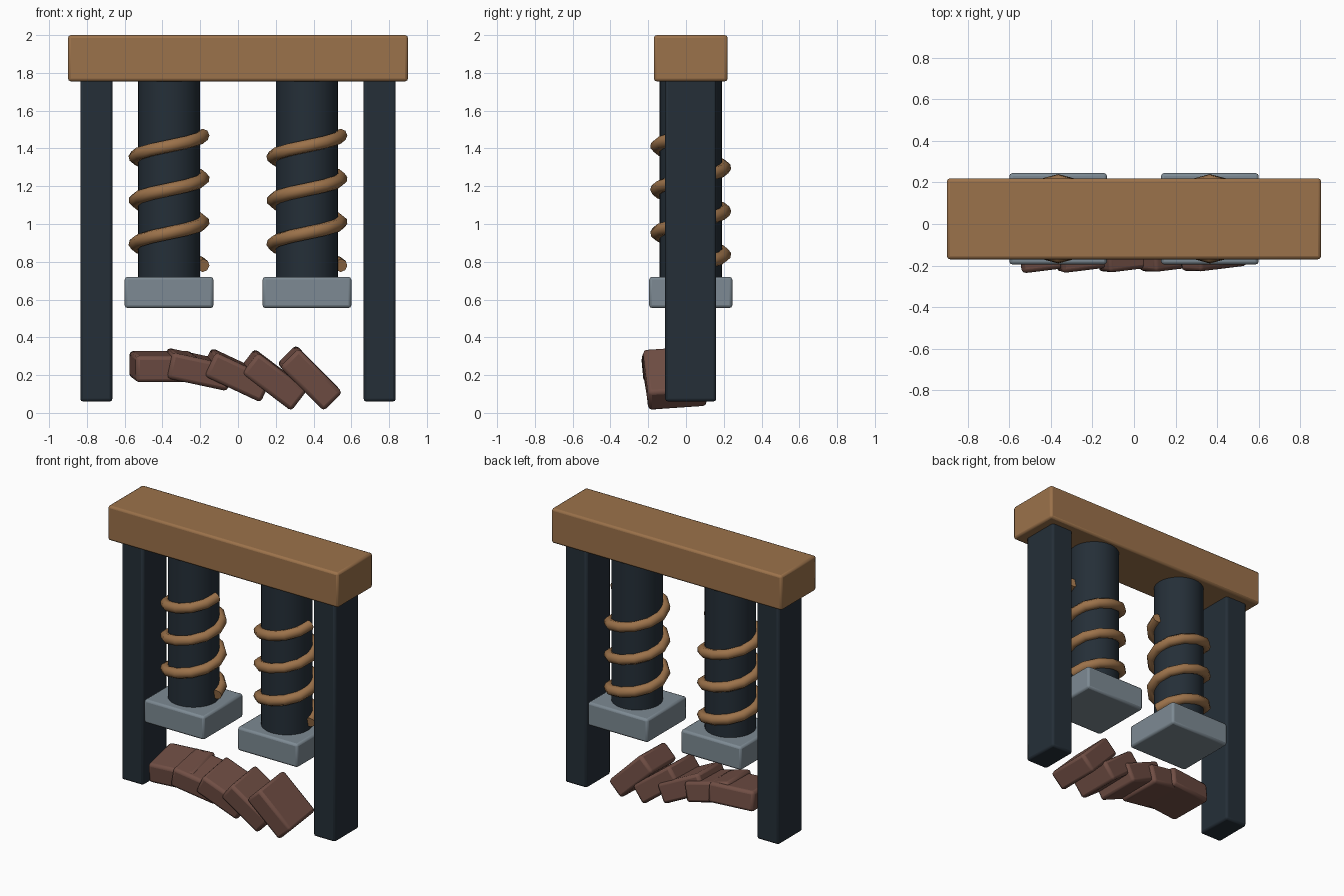
import bpy
from math import sin, cos, pi, radians

cube = bpy.data.objects.get("Cube")
if cube:
    bpy.data.objects.remove(cube, do_unlink=True)


def material(name, colour):
    mat = bpy.data.materials.new(name)
    mat.use_nodes = True
    mat.diffuse_color = (*colour, 1)
    bsdf = next(n for n in mat.node_tree.nodes if n.type == 'BSDF_PRINCIPLED')
    bsdf.inputs["Base Color"].default_value = (*colour, 1)
    return mat


WOOD = material("warm wood", (0.33, 0.168, 0.069))
DARK = material("dark blue grey", (0.018, 0.028, 0.039))
STEEL = material("pale steel", (0.205, 0.254, 0.292))
BRICK = material("red brown", (0.162, 0.076, 0.058))


def finish(obj, name, mat):
    obj.name = name
    obj.data.materials.append(mat)
    bpy.ops.object.shade_smooth_by_angle(angle=radians(40))
    return obj


def box(name, centre, size, mat, bevel=0.015, turn=(0, 0, 0)):
    bpy.ops.mesh.primitive_cube_add(size=1, location=centre)
    obj = bpy.context.object
    obj.scale = size
    bpy.ops.object.transform_apply(location=False, rotation=False, scale=True)
    obj.rotation_euler = [radians(a) for a in turn]
    mod = obj.modifiers.new("soft edges", 'BEVEL')
    mod.width = bevel
    mod.segments = 2
    return finish(obj, name, mat)


def coil(name, x, y, z, radius, tube, pitch, turns, steps=12):
    curve = bpy.data.curves.new(name, 'CURVE')
    curve.dimensions = '3D'
    curve.bevel_depth = tube
    curve.bevel_resolution = 2
    curve.use_fill_caps = True
    spline = curve.splines.new('POLY')
    count = turns * steps + 1
    spline.points.add(count - 1)
    for i, point in enumerate(spline.points):
        a = 2 * pi * i / steps
        point.co = (x + radius * cos(a), y + radius * sin(a),
                    z + pitch * i / steps, 1)
        point.radius = 1
    spline.use_smooth = True
    curve.materials.append(mat := WOOD)
    obj = bpy.data.objects.new(name, curve)
    bpy.context.collection.objects.link(obj)
    return obj


# Top beam
box("top_beam", (0, 0.025, 1.8775), (1.8, 0.39, 0.245), WOOD)

# Posts, pistons, springs and feet on both sides
for side, s in (("left", 1), ("right", -1)):
    box(side + "_post", (s * 0.75, 0.025, 0.915), (0.17, 0.27, 1.71), DARK)
    x = s * 0.365
    bpy.ops.mesh.primitive_cylinder_add(vertices=32, radius=0.165, depth=1.1,
                                        location=(x, 0.025, 1.23))
    finish(bpy.context.object, side + "_piston", DARK)
    coil(side + "_spring", x, 0.025, 0.78, 0.18, 0.035, 0.23, 3)
    box(side + "_foot", (x, 0.025, 0.6375), (0.47, 0.44, 0.165), STEEL)

# Fanned row of blocks: x, z, tilt
row = [(-0.395, 0.245, 0), (-0.215, 0.23, 12), (-0.01, 0.2, 25),
       (0.185, 0.175, 37), (0.38, 0.185, 45)]
for i, (x, z, tilt) in enumerate(row):
    box(f"block_{i + 1}", (x, -0.06, z), (0.33, 0.31, 0.14), BRICK,
        0.02, (5.5, tilt, 7))
